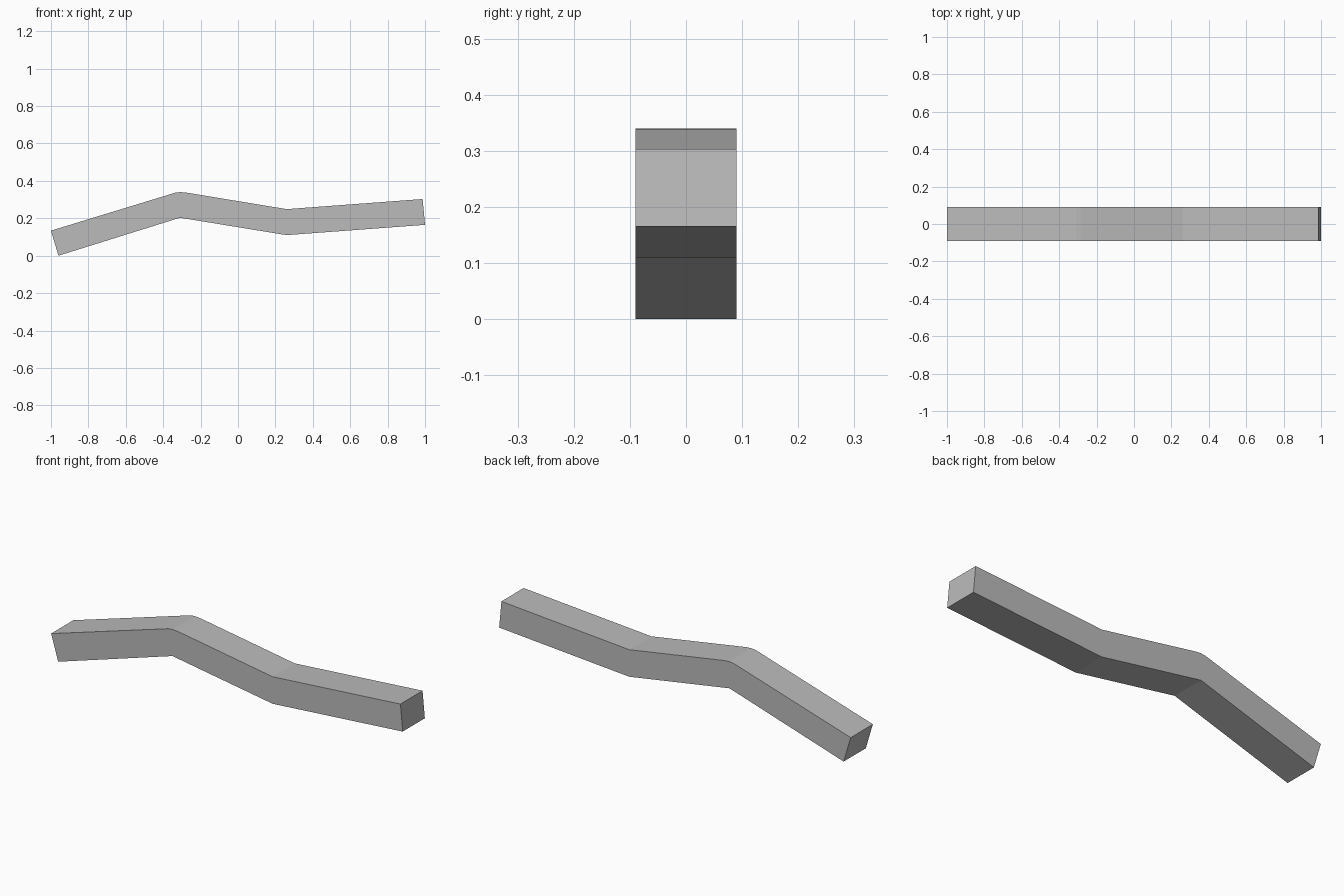
import bpy
import bmesh
from mathutils import Vector

cube = bpy.data.objects.get("Cube")
if cube:
    bpy.data.objects.remove(cube, do_unlink=True)

# Plain grey material
grey = bpy.data.materials.new("plain grey")
grey.use_nodes = True
colour = (0.5, 0.5, 0.5, 1)
grey.diffuse_color = colour
grey.node_tree.nodes["Principled BSDF"].inputs["Base Color"].default_value = colour

# Side profile of the bent bar, as (x, z)
HALF_WIDTH = 0.09
lower_edge = [(-0.96, 0), (-0.31, 0.203), (0.26, 0.11), (1, 0.165)]
upper_edge = [(0.987, 0.303), (0.26, 0.249), (-0.28, 0.338),
              (-0.31, 0.34), (-0.335, 0.337), (-1, 0.134)]

# Extrude the profile across the bar's width
bm = bmesh.new()
verts = [bm.verts.new((x, -HALF_WIDTH, z)) for x, z in lower_edge + upper_edge]
face = bm.faces.new(verts)
result = bmesh.ops.extrude_face_region(bm, geom=[face], use_keep_orig=True)
moved = [g for g in result["geom"] if isinstance(g, bmesh.types.BMVert)]
bmesh.ops.translate(bm, verts=moved, vec=Vector((0, 2 * HALF_WIDTH, 0)))
bmesh.ops.recalc_face_normals(bm, faces=bm.faces)

mesh = bpy.data.meshes.new("bent_bar")
bm.to_mesh(mesh)
bm.free()
mesh.materials.append(grey)
bar = bpy.data.objects.new("bent_bar", mesh)
bpy.context.collection.objects.link(bar)
